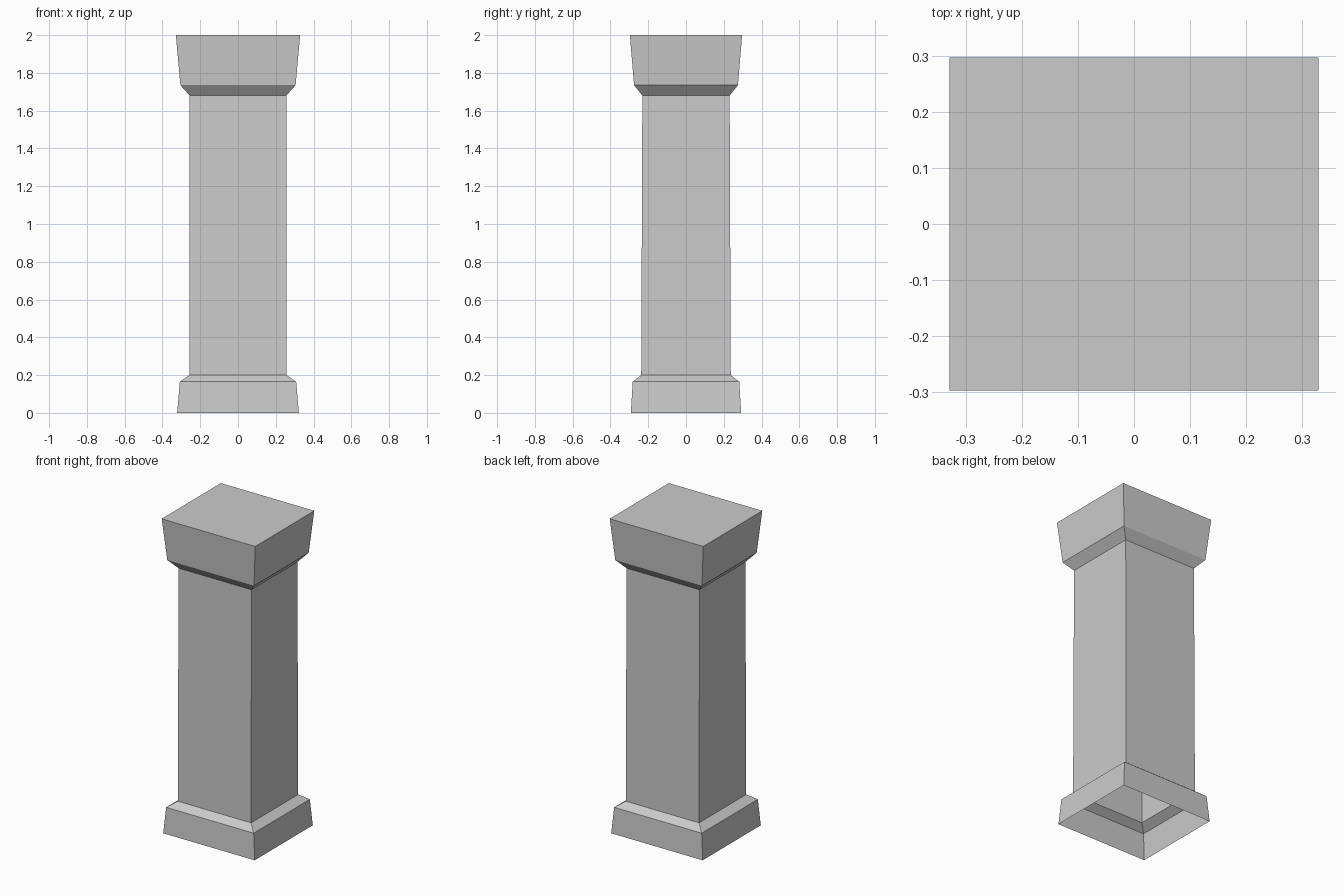
import bpy, bmesh

if "Cube" in bpy.data.objects:
    bpy.data.objects.remove(bpy.data.objects["Cube"])

# One flat stone colour
stone = bpy.data.materials.new("grey stone")
stone.diffuse_color = (0.6, 0.6, 0.6, 1)
stone.use_nodes = True
stone.node_tree.nodes["Principled BSDF"].inputs["Base Color"].default_value = stone.diffuse_color

# Rectangular cross-sections: half width x, half depth y, height
profile = [
    (0.322, 0.292, 0.0),     # plinth foot
    (0.308, 0.282, 0.165),   # plinth top edge
    (0.258, 0.237, 0.2),     # shaft bottom
    (0.256, 0.231, 1.68),    # shaft top
    (0.305, 0.275, 1.735),   # capital lower edge
    (0.329, 0.297, 2.0),     # capital top
]

# Pillar: an open-bottomed shell lofted through the sections
bm = bmesh.new()
rings = [[bm.verts.new((sx * x, sy * y, z))
          for sx, sy in ((-1, -1), (1, -1), (1, 1), (-1, 1))]
         for x, y, z in profile]
for low, high in zip(rings, rings[1:]):
    for i in range(4):
        j = (i + 1) % 4
        bm.faces.new((low[i], low[j], high[j], high[i]))
bm.faces.new(rings[-1])

mesh = bpy.data.meshes.new("pillar")
bm.to_mesh(mesh)
bm.free()
mesh.materials.append(stone)
bpy.context.collection.objects.link(bpy.data.objects.new("pillar", mesh))
